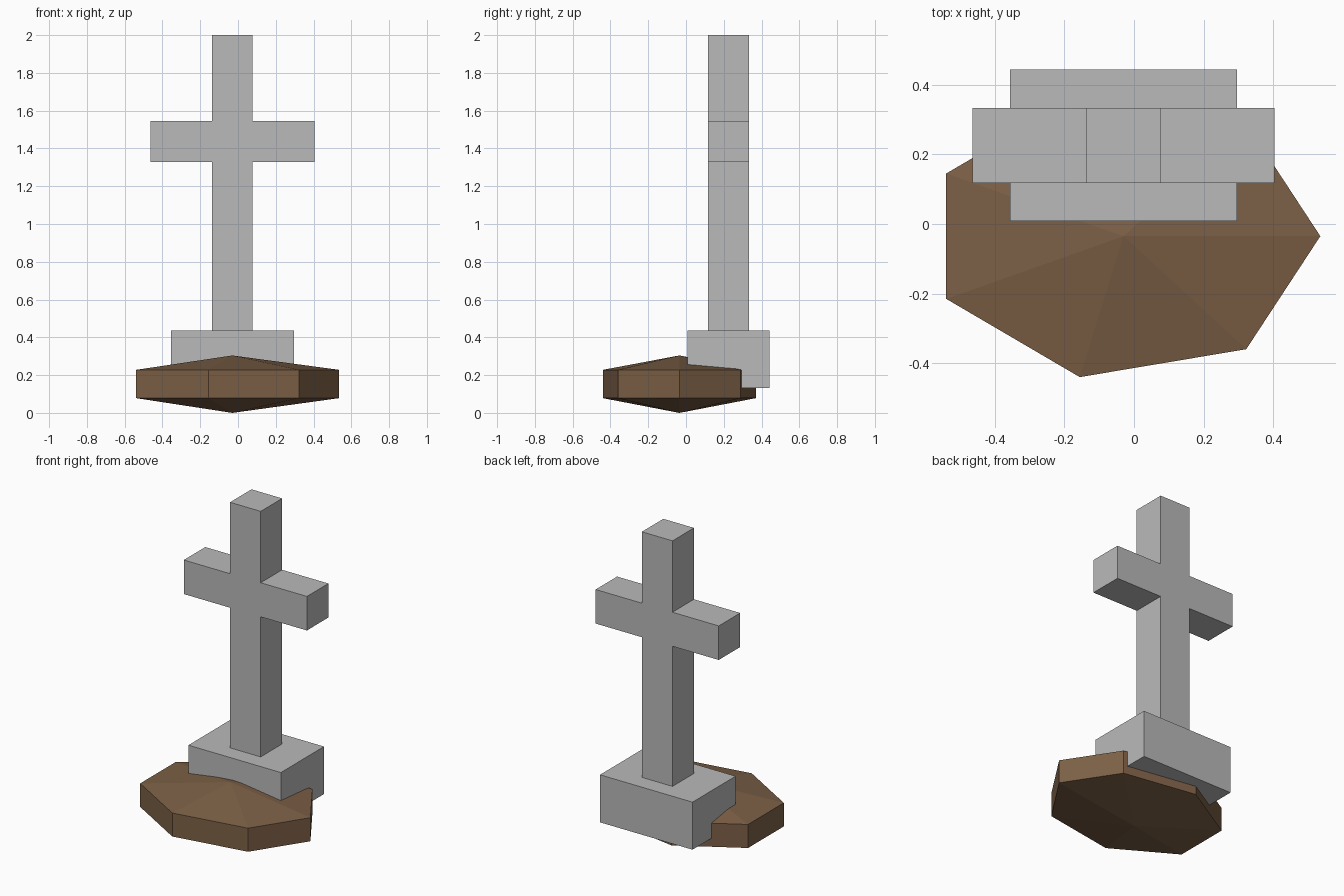
import bpy, bmesh, math

if "Cube" in bpy.data.objects:
    bpy.data.objects.remove(bpy.data.objects["Cube"])


def material(name, rgb):
    mat = bpy.data.materials.new(name)
    mat.diffuse_color = (*rgb, 1)
    mat.use_nodes = True
    mat.node_tree.nodes["Principled BSDF"].inputs["Base Color"].default_value = mat.diffuse_color
    return mat


stone = material("grey stone", (0.49, 0.49, 0.49))
earth = material("brown earth", (0.202, 0.117, 0.062))


def finish(name, bm, mat):
    bmesh.ops.recalc_face_normals(bm, faces=bm.faces[:])
    mesh = bpy.data.meshes.new(name)
    bm.to_mesh(mesh)
    bm.free()
    mesh.materials.append(mat)
    obj = bpy.data.objects.new(name, mesh)
    bpy.context.collection.objects.link(obj)
    return obj


def extrude_profile(name, profile, y0, y1, mat):
    """Extrude an x-z outline from y0 to y1."""
    bm = bmesh.new()
    front = [bm.verts.new((x, y0, z)) for x, z in profile]
    back = [bm.verts.new((x, y1, z)) for x, z in profile]
    bm.faces.new(front)
    bm.faces.new(back[::-1])
    n = len(profile)
    for i in range(n):
        j = (i + 1) % n
        bm.faces.new((front[i], back[i], back[j], front[j]))
    return finish(name, bm, mat)


# Cross: half outline mirrored about the shaft centre
cx = -0.03
half = [(0.108, 0.435), (0.108, 1.328), (0.434, 1.328),
        (0.434, 1.545), (0.108, 1.545), (0.108, 2.0)]
outline = [(cx + x, z) for x, z in half] + [(cx - x, z) for x, z in reversed(half)]
extrude_profile("cross", outline, 0.117, 0.333, stone)

# Plinth block under the cross
w = 0.326
extrude_profile("plinth", [(cx - w, 0.132), (cx + w, 0.132),
                           (cx + w, 0.435), (cx - w, 0.435)], 0.009, 0.443, stone)

# Earth mound: seven-sided slab with a shallow point above and below
bm = bmesh.new()
sides, my = 7, -0.035


def ring(z):
    return [bm.verts.new((cx + 0.565 * math.cos(math.tau * i / sides),
                          my + 0.415 * math.sin(math.tau * i / sides), z))
            for i in range(sides)]


low, high = ring(0.078), ring(0.228)
bottom = bm.verts.new((cx, my, 0.0))
top = bm.verts.new((cx, my, 0.304))
for i in range(sides):
    j = (i + 1) % sides
    bm.faces.new((low[i], low[j], high[j], high[i]))
    bm.faces.new((high[i], high[j], top))
    bm.faces.new((low[j], low[i], bottom))
finish("earth_mound", bm, earth)
